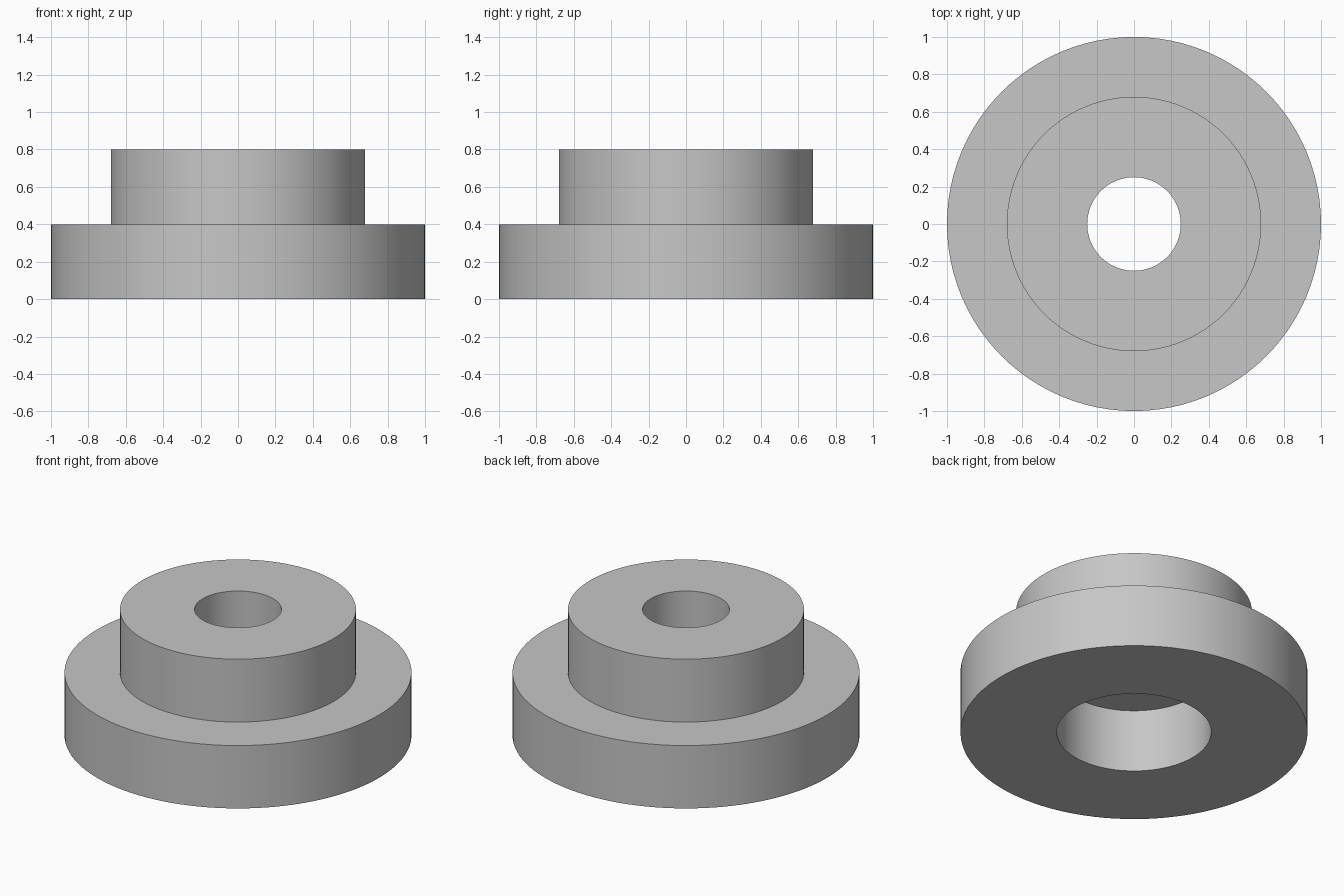
import bpy
import bmesh
import math

cube = bpy.data.objects.get("Cube")
if cube:
    bpy.data.objects.remove(cube, do_unlink=True)

SEGMENTS = 96
FLANGE_R, HUB_R, BORE_R, RECESS_R = 1.0, 0.68, 0.25, 0.445
STEP_Z, TOP_Z = 0.4, 0.8

# Plain grey finish
grey = bpy.data.materials.new("plain_grey")
grey.use_nodes = True
colour = (0.57, 0.57, 0.57, 1)
grey.diffuse_color = colour
grey.node_tree.nodes["Principled BSDF"].inputs["Base Color"].default_value = colour


def lathe(name, profile, material):
    """Turn a closed (radius, height) profile around the z axis."""
    bm = bmesh.new()
    verts = [bm.verts.new((r, 0, z)) for r, z in profile]
    edges = [bm.edges.new((a, b)) for a, b in zip(verts, verts[1:] + verts[:1])]
    bmesh.ops.spin(bm, geom=verts + edges, cent=(0, 0, 0), axis=(0, 0, 1),
                   angle=math.tau, steps=SEGMENTS)
    bmesh.ops.remove_doubles(bm, verts=bm.verts, dist=0.0001)
    bmesh.ops.recalc_face_normals(bm, faces=bm.faces)
    mesh = bpy.data.meshes.new(name)
    bm.to_mesh(mesh)
    bm.free()
    mesh.materials.append(material)
    obj = bpy.data.objects.new(name, mesh)
    bpy.context.collection.objects.link(obj)
    bpy.ops.object.select_all(action="DESELECT")
    obj.select_set(True)
    bpy.context.view_layer.objects.active = obj
    bpy.ops.object.shade_smooth_by_angle(angle=math.radians(30))
    return obj


# Wide flange with a raised hub, a through bore and a wider recess underneath
lathe("flanged_bushing", [
    (RECESS_R, 0), (FLANGE_R, 0), (FLANGE_R, STEP_Z), (HUB_R, STEP_Z),
    (HUB_R, TOP_Z), (BORE_R, TOP_Z), (BORE_R, STEP_Z), (RECESS_R, STEP_Z),
], grey)
